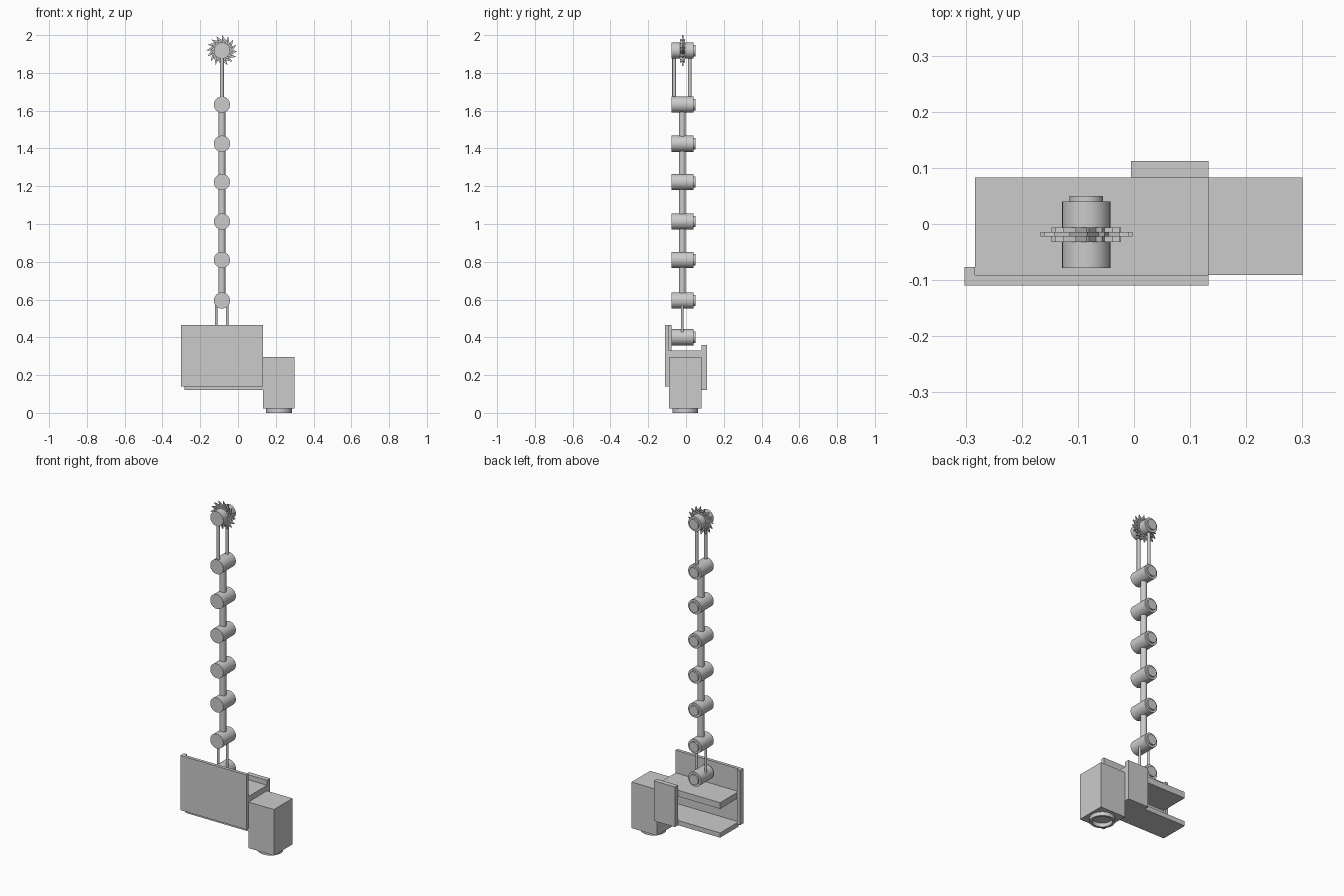
import bpy, bmesh, math
from mathutils import Matrix, Vector

if "Cube" in bpy.data.objects:
    bpy.data.objects.remove(bpy.data.objects["Cube"])

grey = bpy.data.materials.new("grey")
grey.diffuse_color = (0.6, 0.6, 0.6, 1)
grey.use_nodes = True
grey.node_tree.nodes["Principled BSDF"].inputs["Base Color"].default_value = grey.diffuse_color

AX, AY = -0.085, -0.02          # arm centre line


def finish(name, bm, smooth=False):
    bmesh.ops.recalc_face_normals(bm, faces=bm.faces[:])
    me = bpy.data.meshes.new(name)
    bm.to_mesh(me)
    bm.free()
    ob = bpy.data.objects.new(name, me)
    bpy.context.collection.objects.link(ob)
    me.materials.append(grey)
    if smooth:
        bpy.ops.object.select_all(action='DESELECT')
        ob.select_set(True)
        bpy.context.view_layer.objects.active = ob
        bpy.ops.object.shade_smooth_by_angle(angle=math.radians(35))
    return ob


def box(name, x0, x1, y0, y1, z0, z1):
    bm = bmesh.new()
    m = Matrix.Translation(((x0 + x1) / 2, (y0 + y1) / 2, (z0 + z1) / 2))
    m = m @ Matrix.Diagonal((x1 - x0, y1 - y0, z1 - z0, 1))
    bmesh.ops.create_cube(bm, size=1, matrix=m)
    return finish(name, bm)


def lathe(name, profile, origin, along_y=False, segs=32):
    """Spin (radius, height) points about z, or about y when along_y."""
    bm = bmesh.new()
    vs = [bm.verts.new((r, 0, h)) for r, h in profile]
    es = [bm.edges.new(p) for p in zip(vs, vs[1:])]
    bmesh.ops.spin(bm, geom=vs + es, cent=(0, 0, 0), axis=(0, 0, 1),
                   angle=2 * math.pi, steps=segs)
    bmesh.ops.remove_doubles(bm, verts=bm.verts[:], dist=1e-5)
    m = Matrix.Translation(origin)
    if along_y:
        m = m @ Matrix.Rotation(-math.pi / 2, 4, 'X')
    bm.transform(m)
    return finish(name, bm, True)


def rod(name, x, y, z0, z1, r):
    return lathe(name, [(0, z0), (r, z0), (r, z1), (0, z1)], (x, y, 0), segs=20)


def toothed(name, z, teeth, r_in, r_out, lean, y0, y1):
    """Sawtooth disc facing y, with tips leaning round the rim."""
    bm = bmesh.new()
    step = 2 * math.pi / teeth
    rim = []
    for i in range(teeth):
        for r, a in ((r_in, i * step), (r_out, (i + lean) * step)):
            rim.append(Vector((AX + r * math.cos(a), y0, z + r * math.sin(a))))
    front = [bm.verts.new(p) for p in rim]
    back = [bm.verts.new(p + Vector((0, y1 - y0, 0))) for p in rim]
    cf = bm.verts.new((AX, y0, z))
    cb = bm.verts.new((AX, y1, z))
    n = len(rim)
    for i in range(n):
        j = (i + 1) % n
        bm.faces.new((front[i], front[j], back[j], back[i]))
        bm.faces.new((cf, front[j], front[i]))
        bm.faces.new((cb, back[i], back[j]))
    return finish(name, bm)


# Joint drums with a raised end cap at the back
joints = [0.40, 0.595, 0.81, 1.013, 1.222, 1.425, 1.632, 1.918]
drum = [(0, -0.078), (0.043, -0.078), (0.043, 0.04),
        (0.03, 0.04), (0.03, 0.05), (0, 0.05)]
for i, z in enumerate(joints):
    lathe(f"joint_{i + 1}", drum, (AX, 0, z), along_y=True)

# Arm links
for side, x in (("left", -0.116), ("right", -0.057)):
    rod(f"lower_link_{side}", x, AY, joints[0], joints[1], 0.007)
for i in range(1, 6):
    rod(f"arm_link_{i}", AX, AY, joints[i], joints[i + 1], 0.018)
for side, y in (("front", -0.063), ("back", 0.02)):
    rod(f"upper_link_{side}", AX, y, joints[6], joints[7], 0.01)

# Cutting wheel at the top
toothed("saw_blade", joints[7], 16, 0.056, 0.082, 0.95, -0.022, -0.014)
toothed("saw_hub", joints[7], 16, 0.046, 0.062, 0.8, -0.032, -0.006)

# Base bracket
box("front_plate", -0.302, 0.133, -0.11, -0.091, 0.14, 0.465)
box("front_plate_lip", -0.302, -0.283, -0.091, -0.077, 0.14, 0.465)
box("upper_shelf", -0.283, 0.133, -0.091, 0.083, 0.293, 0.33)
box("lower_shelf", -0.283, 0.133, -0.091, 0.083, 0.122, 0.15)
box("back_plate", -0.005, 0.133, 0.083, 0.112, 0.122, 0.36)

# Side housing with a ring foot
box("housing", 0.133, 0.30, -0.091, 0.083, 0.023, 0.297)
lathe("foot_ring", [(0.068, 0.024), (0.068, 0), (0.054, 0), (0.054, 0.024),
                    (0.068, 0.024)], (0.217, -0.004, 0))
